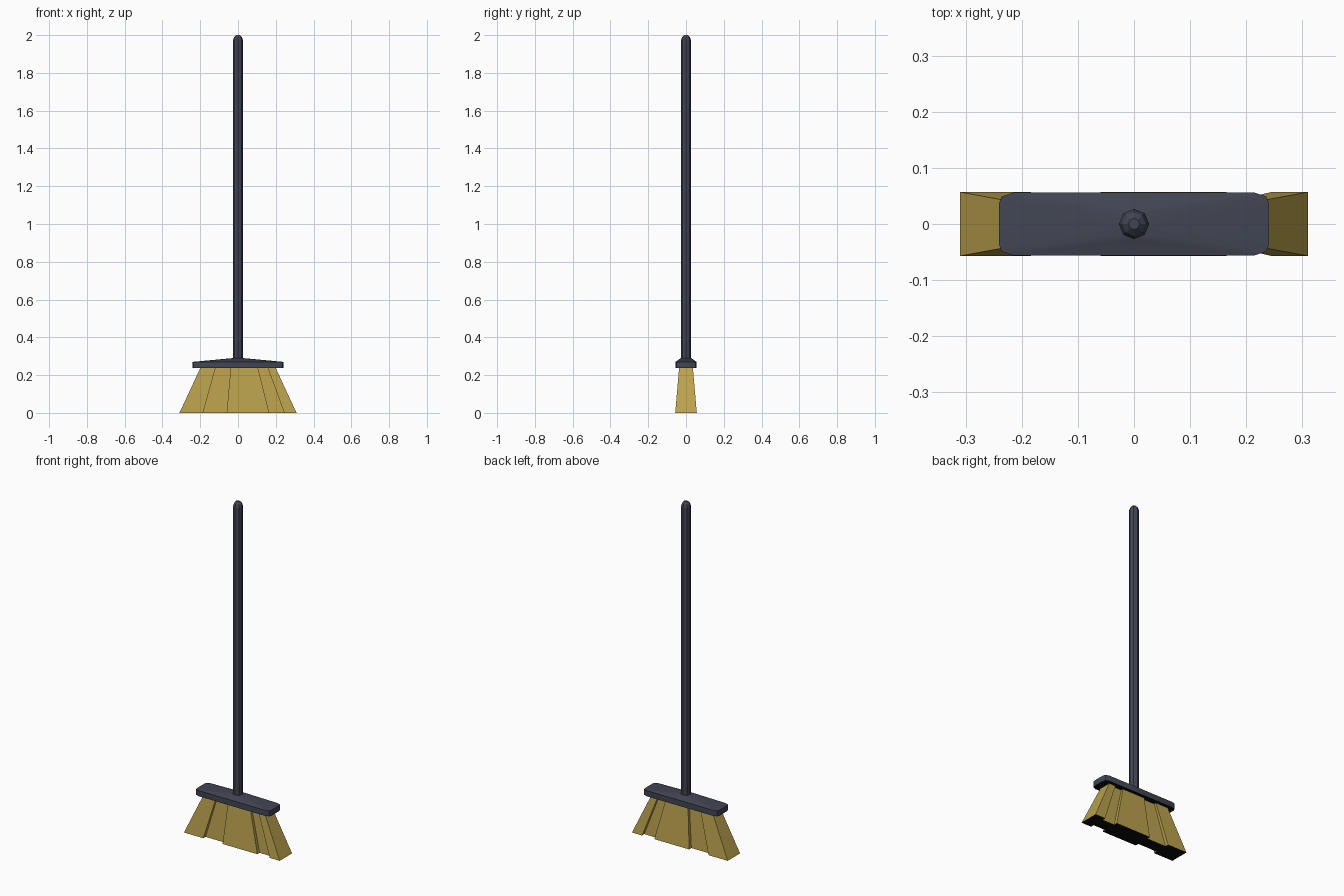
import bpy, bmesh, math

if "Cube" in bpy.data.objects:
    bpy.data.objects.remove(bpy.data.objects["Cube"])


def material(name, rgb):
    m = bpy.data.materials.new(name)
    m.diffuse_color = (*rgb, 1)
    m.use_nodes = True
    m.node_tree.nodes["Principled BSDF"].inputs["Base Color"].default_value = m.diffuse_color
    return m


navy = material("dark_slate", (0.054, 0.061, 0.087))
straw = material("straw", (0.50, 0.36, 0.075))
black = material("black_underside", (0.003, 0.003, 0.003))


def finish(bm, name, mats):
    """Turn a bmesh into an object; downward faces use the second material."""
    bmesh.ops.recalc_face_normals(bm, faces=bm.faces)
    bm.normal_update()
    if len(mats) > 1:
        for f in bm.faces:
            f.material_index = 1 if f.normal.z < -0.9 else 0
    me = bpy.data.meshes.new(name)
    bm.to_mesh(me)
    bm.free()
    for m in mats:
        me.materials.append(m)
    ob = bpy.data.objects.new(name, me)
    bpy.context.collection.objects.link(ob)
    return ob


def loft(rings, name, mats):
    """Skin a stack of equal-length rings and cap both ends."""
    bm = bmesh.new()
    vs = [[bm.verts.new(p) for p in r] for r in rings]
    n = len(vs[0])
    for a, b in zip(vs, vs[1:]):
        for i in range(n):
            j = (i + 1) % n
            bm.faces.new((a[i], a[j], b[j], b[i]))
    bm.faces.new(vs[0])
    bm.faces.new(vs[-1])
    return finish(bm, name, mats)


def circle(r, z, n=8):
    return [(r * math.cos(2 * math.pi * i / n), r * math.sin(2 * math.pi * i / n), z)
            for i in range(n)]


# Handle: eight-sided pole with a rounded tip
loft([circle(r, z) for r, z in ((0.027, 0.27), (0.027, 1.972), (0.021, 1.99), (0.01, 2.0))],
     "handle", [navy])

# Head block: rounded slab whose top slopes up to the handle
corner = [(0.241, 0.035), (0.236, 0.049), (0.215, 0.056)]
bm = bmesh.new()
for z in (0.237, 0.27):
    for sx in (-1, 1):
        for sy in (-1, 1):
            for x, y in corner:
                bm.verts.new((sx * x, sy * y, z))
for p in circle(0.027, 0.29):
    bm.verts.new(p)
bmesh.ops.convex_hull(bm, input=bm.verts)
block = finish(bm, "head_block", [navy, black])
bpy.context.view_layer.objects.active = block
block.select_set(True)
bpy.ops.object.shade_smooth_by_angle(angle=math.radians(30))

# Bristles: flaring tufts, alternately full and recessed in depth
cuts = [-0.31, -0.185, -0.06, 0.165, 0.245, 0.31]
front = []
for i, (a, b) in enumerate(zip(cuts, cuts[1:])):
    depth = 0.057 if i % 2 == 0 else 0.036
    front += [(a, -depth), (b, -depth)]
outline = front + [(x, -y) for x, y in reversed(front)]
loft([[(x * s, y * s, z) for x, y in outline] for s, z in ((1, 0), (0.64, 0.24))],
     "bristles", [straw, black])
